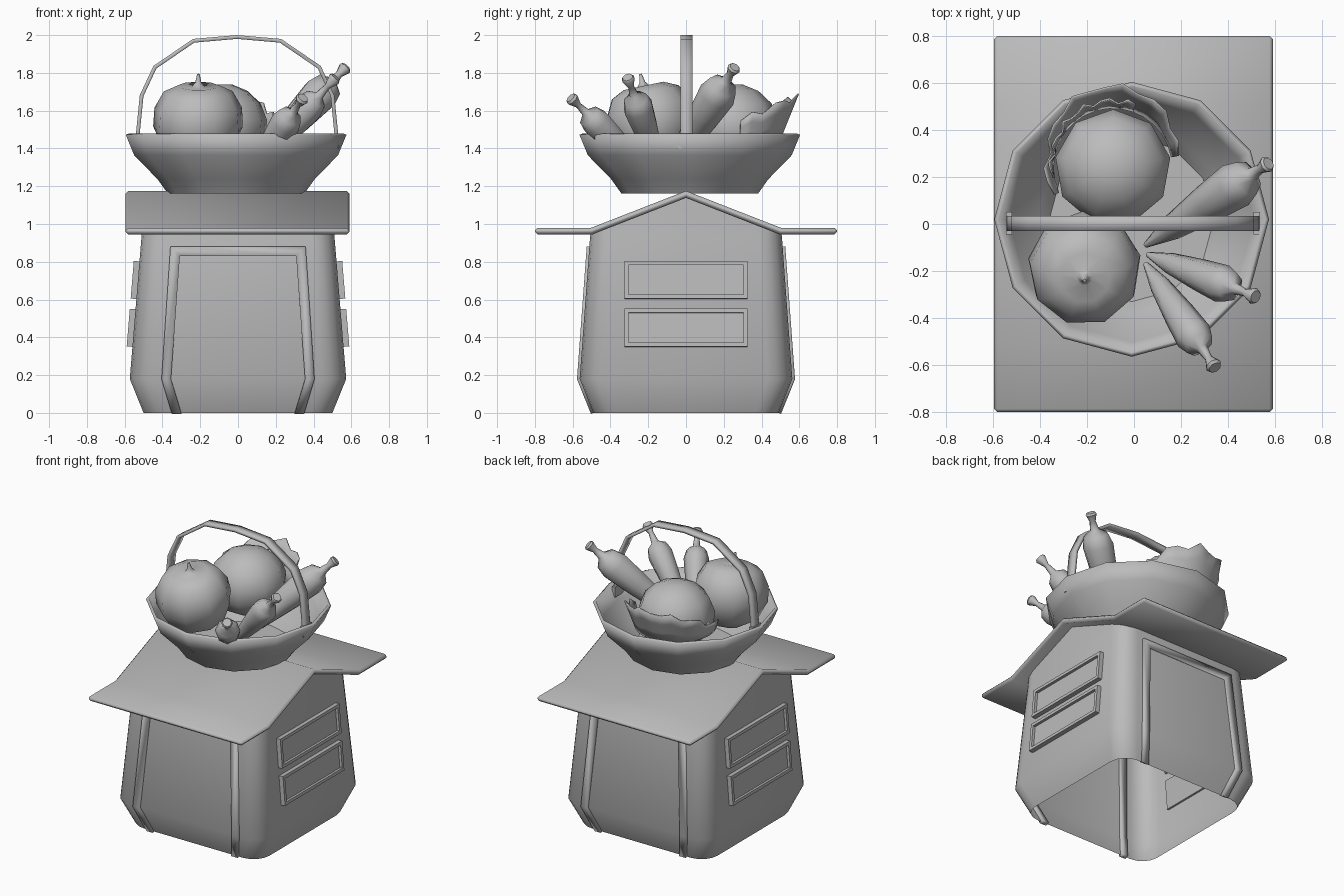
import bpy, bmesh
from math import sin, cos, pi, radians, atan2
from mathutils import Vector, Matrix

if "Cube" in bpy.data.objects:
    bpy.data.objects.remove(bpy.data.objects["Cube"])

grey = bpy.data.materials.new("plain_grey")
grey.use_nodes = True
grey.diffuse_color = (0.5, 0.5, 0.5, 1)
grey.node_tree.nodes["Principled BSDF"].inputs["Base Color"].default_value = (0.5, 0.5, 0.5, 1)


def make(name, verts, faces, smooth=40):
    mesh = bpy.data.meshes.new(name)
    mesh.from_pydata([tuple(v) for v in verts], [], faces)
    bm = bmesh.new()
    bm.from_mesh(mesh)
    bmesh.ops.recalc_face_normals(bm, faces=bm.faces)
    bm.to_mesh(mesh)
    bm.free()
    mesh.materials.append(grey)
    ob = bpy.data.objects.new(name, mesh)
    bpy.context.scene.collection.objects.link(ob)
    bpy.ops.object.select_all(action='DESELECT')
    ob.select_set(True)
    bpy.context.view_layer.objects.active = ob
    bpy.ops.object.shade_smooth_by_angle(angle=radians(smooth))
    return ob


def grid_faces(rows, cols, closed=True):
    """Quads joining successive rows of points."""
    return [(r * cols + c, r * cols + (c + 1) % cols,
             (r + 1) * cols + (c + 1) % cols, (r + 1) * cols + c)
            for r in range(rows - 1) for c in range(cols if closed else cols - 1)]


def lathe(name, profile, sides, matrix, smooth=40, phase=0.0, caps=(True, True)):
    """Spin a (radius, height) profile about z, then place it."""
    verts = [matrix @ Vector((r * cos(phase + 2 * pi * i / sides),
                              r * sin(phase + 2 * pi * i / sides), z))
             for r, z in profile for i in range(sides)]
    faces = grid_faces(len(profile), sides)
    if caps[0]:
        faces.append(tuple(range(sides)))
    if caps[1]:
        faces.append(tuple(range(len(verts) - sides, len(verts))))
    return make(name, verts, faces, smooth)


def solidify(ob, thickness, offset=0.0):
    mod = ob.modifiers.new("thickness", 'SOLIDIFY')
    mod.thickness, mod.offset, mod.use_even_offset = thickness, offset, True


def bevel(ob, width):
    mod = ob.modifiers.new("bevel", 'BEVEL')
    mod.width, mod.segments, mod.limit_method = width, 1, 'ANGLE'
    mod.angle_limit = radians(60)


def mirror(ob, axis):
    mod = ob.modifiers.new("mirror", 'MIRROR')
    mod.use_axis = [i == axis for i in range(3)]


# House body: rounded rectangular rings, open below, with a gable on each side
def ring(hx, hy, radius, height):
    pts = []
    for k, (sx, sy) in enumerate(((1, 1), (-1, 1), (-1, -1), (1, -1))):
        if k % 2 == 0:
            pts.append((sx * hx, 0, height(0)))
        for s in range(5):
            a = (k + s / 4) * pi / 2
            y = sy * (hy - radius) + radius * sin(a)
            pts.append((sx * (hx - radius) + radius * cos(a), y, height(y)))
    return pts


levels = [ring(0.50, 0.49, 0.12, lambda y: 0),
          ring(0.573, 0.563, 0.13, lambda y: 0.18),
          ring(0.511, 0.508, 0.12, lambda y: 0.93),
          ring(0.508, 0.505, 0.12, lambda y: 0.955 + 0.19 * max(0, 1 - abs(y) / 0.5))]
make("house_body", sum(levels, []), grid_faces(4, len(levels[0])), 35)

# Roof: folded sheet with flat eaves
fold = [(-0.8, 0.962), (-0.5, 0.962), (0, 1.157), (0.5, 0.962), (0.8, 0.962)]
roof = make("roof", [(x, y, z) for x in (-0.595, 0.59) for y, z in fold],
            grid_faces(2, 5, False), 25)
solidify(roof, 0.035)
bevel(roof, 0.014)


# Raised door frames, front and back, following the wall slope
def wall_y(z):
    if z < 0.18:
        return 0.49 + 0.073 * z / 0.18
    return 0.563 - 0.055 * (z - 0.18) / 0.75


def arch(inset):
    half = [(0.35, 0), (0.405, 0.18), (0.358, 0.88)]
    half = [(x - inset, min(z, 0.88 - inset)) for x, z in half]
    pts = [(-x, z) for x, z in half] + half[::-1]
    return [(x, -wall_y(z), z) for x, z in pts]


frame = make("door_frame", arch(0) + arch(0.05), grid_faces(2, 6, False), 20)
solidify(frame, 0.028)
mirror(frame, 1)


# Side vents: boxes with a recessed centre, tilted with the wall
tilt = -atan2(0.062, 0.75)
for name, z in (("lower_vent", 0.45), ("upper_vent", 0.703)):
    x = 0.573 - 0.083 * (z - 0.18)
    place = (Matrix.Translation((x + 0.008, 0, z)) @ Matrix.Rotation(tilt, 4, 'Y')
             @ Matrix.Diagonal((0.045, 0.65, 0.2, 1)))
    vent = make(name, [], [])
    bm = bmesh.new()
    bmesh.ops.create_cube(bm, size=1, matrix=place)
    bm.normal_update()
    outer = max(bm.faces, key=lambda f: f.normal.x)
    bmesh.ops.inset_individual(bm, faces=[outer], thickness=0.03)
    move = -0.018 * outer.normal
    hole = bmesh.ops.extrude_discrete_faces(bm, faces=[outer])["faces"][0]
    bmesh.ops.translate(bm, verts=hole.verts, vec=move)
    bm.to_mesh(vent.data)
    bm.free()
    mirror(vent, 0)

# Basket bowl and its hoop handle
bowl = lathe("basket_bowl", [(0.35, 1.18), (0.40, 1.25), (0.522, 1.375), (0.565, 1.48)], 12,
             Matrix.Translation((-0.01, 0.02, 0)), 35, caps=(True, False))
solidify(bowl, 0.02, -1)

right_half = [(0.53, 1.40), (0.525, 1.48), (0.505, 1.68), (0.435, 1.83), (0.23, 1.97)]
hoop = [(-x, z) for x, z in right_half] + [(0, 1.99)] + right_half[::-1]
handle = make("basket_handle", [(x - 0.005, y, z) for y in (-0.03, 0.035) for x, z in hoop],
              grid_faces(2, len(hoop), False), 30)
solidify(handle, 0.02)
for name, x in (("left_handle_foot", 0.522), ("right_handle_foot", -0.532)):
    make(name, [(x + dx, y, z) for dx in (-0.013, 0.013) for z in (1.40, 1.47)
                for y in (-0.045, 0.05)],
         [(0, 1, 3, 2), (4, 5, 7, 6), (0, 1, 5, 4), (2, 3, 7, 6), (0, 2, 6, 4), (1, 3, 7, 5)], 20)

# Pumpkin with a dimpled top and a pointed stem
tip = Matrix.Translation((-0.21, -0.185, 1.53)) @ Matrix.Rotation(radians(12), 4, 'X')
lathe("pumpkin", [(0.09, -0.20), (0.19, -0.14), (0.242, -0.02), (0.235, 0.08), (0.185, 0.17),
                  (0.11, 0.205), (0.035, 0.20), (0.016, 0.225), (0.007, 0.27)],
      9, tip, 60, 0.2)

# Cabbage heart and the wavy leaf wrapped round its back
heart = (-0.09, 0.24, 1.52)
lathe("cabbage_heart", [(0.25 * cos(a), 0.225 * sin(a)) for a in
                        (radians(d) for d in (-75, -45, -18, 8, 32, 55, 76))],
      9, Matrix.Translation(heart), 60, 0.17)


def leaf(name, start, end, spread, rise):
    steps, verts = 16, []
    for t in range(4):
        for s in range(steps + 1):
            a = radians(start + (end - start) * s / steps)
            wave = 0.022 * sin(s * 2.3) * t / 3
            lift = (0.08 + rise * max(0, sin(a))) * t / 3
            r = 0.255 + spread * t / 3 * max(0.3, sin(a)) + wave * 0.6
            verts.append((heart[0] + r * cos(a), heart[1] + r * sin(a), 1.44 + lift + wave))
    solidify(make(name, verts, grid_faces(4, steps + 1, False), 50), 0.008)


leaf("outer_cabbage_leaf", 10, 205, 0.09, 0.15)
leaf("inner_cabbage_leaf", 70, 190, 0.03, 0.09)


# Carrots: tapered bodies with a flared stalk
def carrot(name, point, shoulder, radius, stalk):
    point, shoulder = Vector(point), Vector(shoulder)
    axis = shoulder - point
    n = axis.length
    place = Matrix.Translation(point) @ axis.to_track_quat('Z', 'Y').to_matrix().to_4x4()
    lathe(name, [(0.012, 0), (0.55 * radius, 0.25 * n), (0.85 * radius, 0.6 * n),
                 (radius, 0.85 * n), (0.8 * radius, 0.95 * n), (0.3 * radius, n),
                 (0.2 * radius, n + 0.5 * stalk), (0.036, n + 0.9 * stalk),
                 (0.028, n + stalk)], 8, place, 50)


carrot("large_carrot", (0.05, -0.09, 1.28), (0.50, 0.21, 1.755), 0.1, 0.115)
carrot("middle_carrot", (0.06, -0.13, 1.27), (0.43, -0.275, 1.68), 0.082, 0.135)
carrot("small_carrot", (0.05, -0.17, 1.24), (0.29, -0.53, 1.59), 0.08, 0.125)
